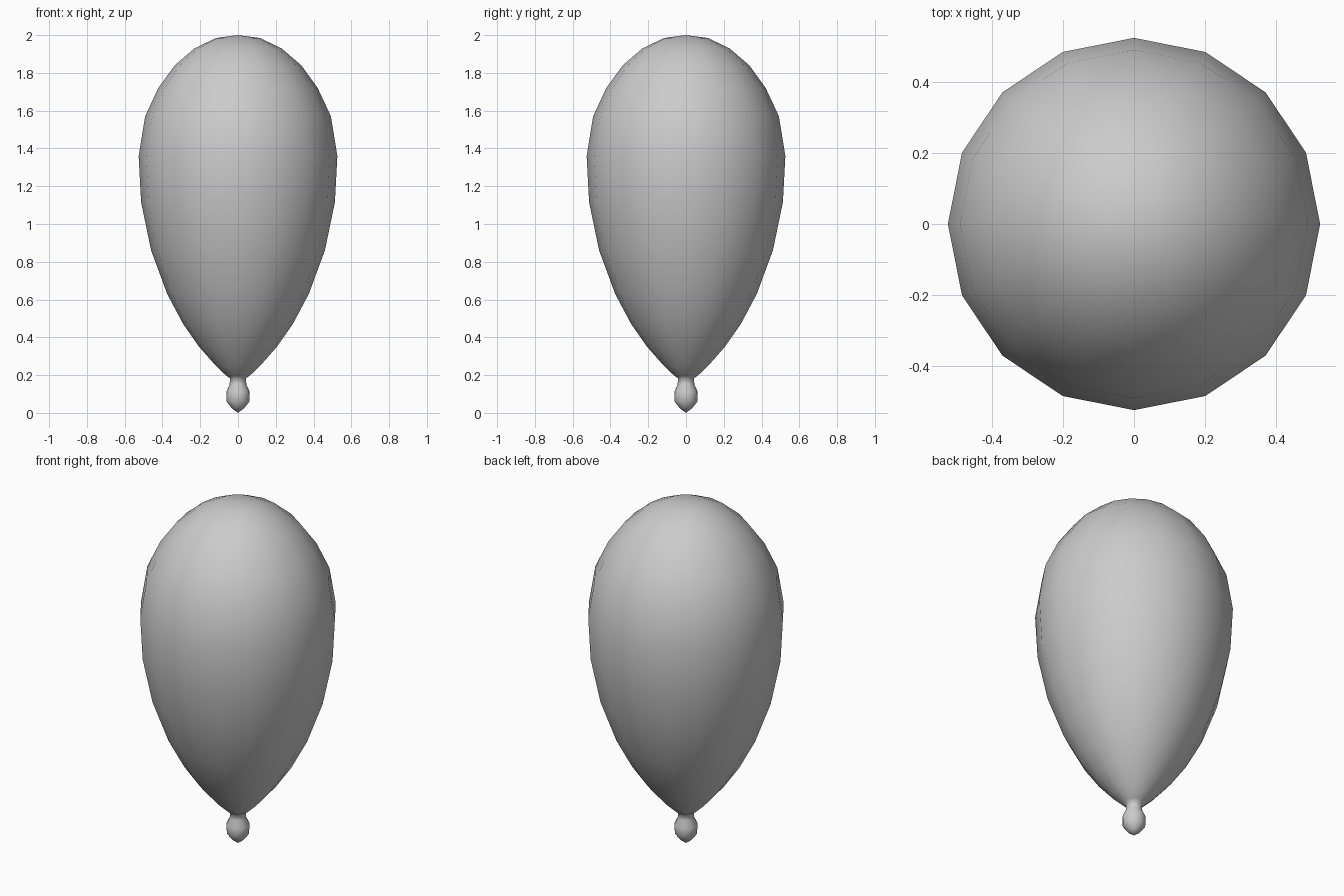
import bpy, bmesh
from math import pi
from mathutils import Vector

cube = bpy.data.objects.get("Cube")
if cube:
    bpy.data.objects.remove(cube, do_unlink=True)

rubber = bpy.data.materials.new("light_grey_rubber")
rubber.use_nodes = True
colour = (0.6, 0.6, 0.6, 1)
rubber.diffuse_color = colour
rubber.node_tree.nodes["Principled BSDF"].inputs["Base Color"].default_value = colour

SIDES = 16


def lathe(name, profile):
    """Spin a (radius, height) profile around the z axis."""
    bm = bmesh.new()
    verts = [bm.verts.new((r, 0, z)) for r, z in profile]
    edges = [bm.edges.new(pair) for pair in zip(verts, verts[1:])]
    bmesh.ops.spin(bm, geom=verts + edges, cent=Vector(), axis=(0, 0, 1),
                   angle=2 * pi, steps=SIDES, use_duplicate=False)
    bmesh.ops.remove_doubles(bm, verts=bm.verts, dist=0.0005)
    bmesh.ops.recalc_face_normals(bm, faces=bm.faces)
    for face in bm.faces:
        face.smooth = True
    mesh = bpy.data.meshes.new(name)
    bm.to_mesh(mesh)
    bm.free()
    mesh.materials.append(rubber)
    obj = bpy.data.objects.new(name, mesh)
    bpy.context.collection.objects.link(obj)
    return obj


# Teardrop body, narrow neck and rounded knot in one smooth skin
knot = [(0, 0), (0.033, 0.025), (0.06, 0.06), (0.062, 0.112)]
neck = [(0.044, 0.15), (0.043, 0.185)]
body = [(0.06, 0.195), (0.118, 0.25), (0.206, 0.35), (0.29, 0.47),
        (0.375, 0.63), (0.46, 0.86), (0.513, 1.115), (0.526, 1.36),
        (0.492, 1.57), (0.422, 1.72), (0.335, 1.84), (0.23, 1.93),
        (0.115, 1.985), (0, 2)]
lathe("balloon", knot + neck + body)
